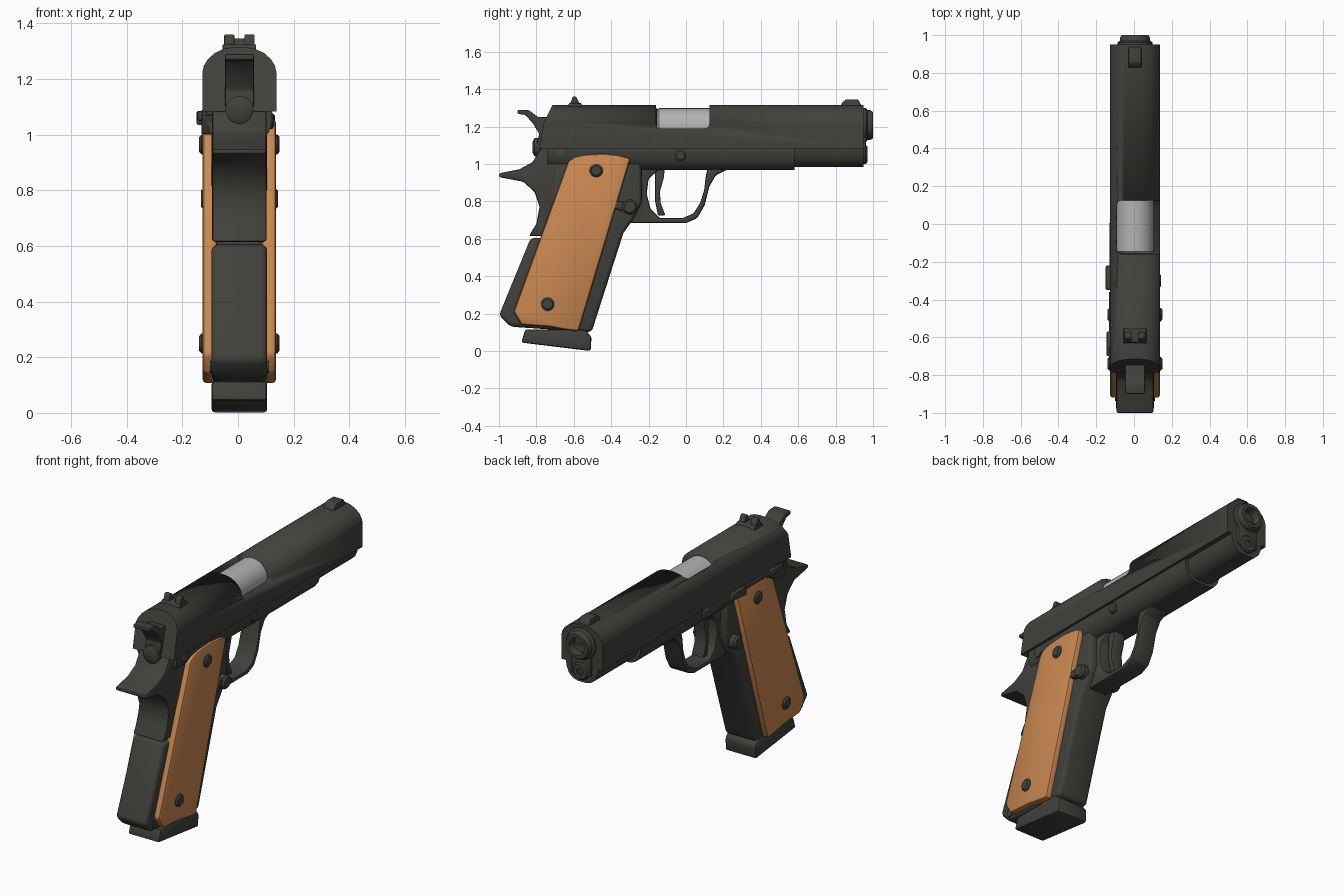
import bpy, bmesh, math
from mathutils import Vector

CX = 0.005  # body centre line in x


def material(name, rgb):
    m = bpy.data.materials.new(name)
    m.diffuse_color = (*rgb, 1)
    return m


STEEL = material("dark steel", (0.052, 0.053, 0.045))
WOOD = material("orange wood", (0.60, 0.25, 0.085))
SILVER = material("bright silver", (0.45, 0.45, 0.45))


def finish(name, bm, mat, bevel=0, seg=2, angle=35):
    bmesh.ops.recalc_face_normals(bm, faces=bm.faces)
    if bevel:
        edges = [e for e in bm.edges if e.calc_face_angle(0) > math.radians(30)]
        bmesh.ops.bevel(bm, geom=edges, offset=bevel, segments=seg, profile=0.5,
                        affect='EDGES', clamp_overlap=True)
    me = bpy.data.meshes.new(name)
    bm.to_mesh(me)
    bm.free()
    me.materials.append(mat)
    me.polygons.foreach_set("use_smooth", [True] * len(me.polygons))
    me.set_sharp_from_angle(angle=math.radians(angle))
    ob = bpy.data.objects.new(name, me)
    bpy.context.collection.objects.link(ob)
    return ob


def prism(name, pts, x0, x1, mat=STEEL, bevel=0.008, seg=2):
    """Side profile (y, z) extruded from x0 to x1."""
    bm = bmesh.new()
    a = [bm.verts.new((x0, y, z)) for y, z in pts]
    b = [bm.verts.new((x1, y, z)) for y, z in pts]
    bm.faces.new(a)
    bm.faces.new(b)
    for i in range(len(pts)):
        j = (i + 1) % len(pts)
        bm.faces.new((a[i], a[j], b[j], b[i]))
    return finish(name, bm, mat, bevel, seg)


def loft(name, section, y0, y1, mat=STEEL, bevel=0):
    """Cross-section (x, z) run along y; y0 may be a function of z."""
    bm = bmesh.new()
    rear = y0 if callable(y0) else (lambda z: y0)
    a = [bm.verts.new((CX + x, rear(z), z)) for x, z in section]
    b = [bm.verts.new((CX + x, y1, z)) for x, z in section]
    bm.faces.new(b)
    for i in range(len(section)):
        j = (i + 1) % len(section)
        bm.faces.new((a[i], a[j], b[j], b[i]))
    bm.faces.new(a)
    return finish(name, bm, mat, bevel)


def lathe(name, profile, origin, axis, mat=STEEL, n=28):
    """Profile (radius, distance) spun around axis through origin."""
    bm = bmesh.new()
    w = Vector(axis)
    u = Vector((0, 0, 1))
    v = w.cross(u)
    rings = []
    for r, d in profile:
        rings.append([bm.verts.new(Vector(origin) + w * d + (u * math.cos(t) + v * math.sin(t)) * r)
                      for t in (2 * math.pi * k / n for k in range(n))])
    for p, q in zip(rings, rings[1:]):
        for k in range(n):
            bm.faces.new((p[k], p[(k + 1) % n], q[(k + 1) % n], q[k]))
    bm.faces.new(rings[0])
    bm.faces.new(rings[-1])
    return finish(name, bm, mat)


def mirror(half):
    return half + [(-x, z) for x, z in reversed(half)]


# slide with rounded top and slanted rear
slide = loft("slide", mirror([(0.133, 1.083), (0.133, 1.225), (0.128, 1.247), (0.113, 1.272),
                              (0.088, 1.294), (0.058, 1.308), (0.025, 1.314)]),
             lambda z: -0.787 + max(0, z - 1.17) * 0.5, 0.95)
# ejection port
cutter = prism("port_cutter", [(-0.16, 1.19), (0.125, 1.19), (0.125, 1.5), (-0.16, 1.5)],
               -0.09, 0.3, bevel=0.022)
mod = slide.modifiers.new("port", 'BOOLEAN')
mod.object, mod.operation, mod.solver = cutter, 'DIFFERENCE', 'EXACT'
bpy.context.view_layer.objects.active = slide
bpy.ops.object.modifier_apply(modifier="port")
bpy.data.objects.remove(cutter)

# barrel seen through the port
lathe("barrel_chamber", [(0.085, -0.155), (0.098, -0.145), (0.098, 0.135)], (CX, 0, 1.2), (0, 1, 0), SILVER, 40)

# recoil spring housing below the front of the slide
loft("spring_housing", mirror([(0.105, 1.09), (0.1, 1.05), (0.085, 1.015), (0.06, 0.993), (0.03, 0.983)]),
     0.5, 0.95)

# muzzle bushing with bore, and spring plug
lathe("muzzle_bushing", [(0.092, 0.9), (0.092, 0.962), (0.08, 0.97), (0.08, 0.985), (0.07, 1.0),
                         (0.05, 1.0), (0.045, 0.99), (0.045, 0.93)], (CX, 0, 1.208), (0, 1, 0))
prism("bushing_skirt", [(0.93, 1.03), (0.963, 1.03), (0.963, 1.2), (0.93, 1.2)], CX - 0.065, CX + 0.065)
lathe("spring_plug", [(0.05, 0.92), (0.05, 0.962), (0.042, 0.97), (0.02, 0.97), (0.02, 0.95)],
      (CX, 0, 1.05), (0, 1, 0))

# sights
prism("front_sight", [(0.82, 1.30), (0.835, 1.328), (0.855, 1.345), (0.92, 1.345), (0.945, 1.30)],
      CX - 0.034, CX + 0.034, bevel=0.005)
prism("rear_sight_base", [(-0.635, 1.30), (-0.625, 1.325), (-0.56, 1.325), (-0.55, 1.30)],
      CX - 0.06, CX + 0.06, bevel=0.003)
for s, side in ((-1, "left"), (1, "right")):
    prism("rear_sight_" + side, [(-0.62, 1.32), (-0.605, 1.36), (-0.588, 1.36), (-0.568, 1.32)],
          *sorted((CX + s * 0.018, CX + s * 0.055)), bevel=0.004)

# frame rail and dust cover
loft("frame_rail", mirror([(0.118, 1.088), (0.118, 1.045), (0.107, 1.01), (0.085, 0.982), (0.055, 0.968)]),
     -0.74, 0.58)

# grip frame
prism("grip_frame", [(-0.70, 1.085), (-0.24, 1.085), (-0.235, 0.80), (-0.285, 0.70), (-0.335, 0.63),
                     (-0.505, 0.10), (-0.94, 0.13), (-1.0, 0.19), (-0.83, 0.605), (-0.74, 0.605)],
      CX - 0.1, CX + 0.1, bevel=0.022, seg=3)

# trigger guard
prism("trigger_guard", [(-0.36, 0.70), (-0.30, 0.684), (0.0, 0.684), (0.06, 0.71), (0.1, 0.78), (0.125, 0.88),
                        (0.16, 0.94), (0.23, 0.975), (0.23, 1.0), (0.12, 1.0), (0.105, 0.93), (0.097, 0.86),
                        (0.075, 0.79), (0.04, 0.735), (-0.02, 0.71), (-0.14, 0.71), (-0.19, 0.76),
                        (-0.21, 0.84), (-0.2, 0.92), (-0.14, 0.975), (-0.14, 1.0), (-0.36, 1.0)],
      CX - 0.06, CX + 0.06, bevel=0.01)
prism("trigger", [(-0.165, 0.98), (-0.112, 0.98), (-0.12, 0.92), (-0.14, 0.85), (-0.135, 0.79), (-0.11, 0.725),
                  (-0.15, 0.725), (-0.165, 0.80)], CX - 0.038, CX + 0.038, bevel=0.006)

# grip safety with tail
prism("grip_safety", [(-0.775, 1.085), (-0.82, 1.01), (-0.89, 0.972), (-1.0, 0.95), (-1.0, 0.93), (-0.87, 0.905),
                      (-0.81, 0.85), (-0.783, 0.77), (-0.80, 0.68), (-0.84, 0.615), (-0.70, 0.615),
                      (-0.60, 1.085)], CX - 0.098, CX + 0.098, bevel=0.012)

# hammer
prism("hammer", [(-0.90, 1.29), (-0.84, 1.288), (-0.79, 1.25), (-0.74, 1.25), (-0.72, 1.1), (-0.80, 1.1),
                 (-0.785, 1.16), (-0.82, 1.22), (-0.86, 1.262), (-0.90, 1.268)],
      CX - 0.052, CX + 0.052, bevel=0.006)
lathe("hammer_strut", [(0.03, -0.82), (0.05, -0.81), (0.05, -0.7)], (CX, 0, 1.09), (0, 1, 0))

# magazine and floor plate
prism("magazine_floor", [(-0.88, 0.045), (-0.51, 0.0), (-0.505, 0.075), (-0.54, 0.115), (-0.86, 0.115)],
      CX - 0.1, CX + 0.1, bevel=0.012)

# wooden grip panels with screws, and pins on both sides
panel = [(-0.63, 1.015), (-0.595, 1.038), (-0.54, 1.05), (-0.435, 1.055), (-0.36, 1.047), (-0.297, 1.03),
         (-0.575, 0.105), (-0.65, 0.115), (-0.73, 0.13), (-0.88, 0.14), (-0.922, 0.21)]
for s, side in ((-1, "left"), (1, "right")):
    prism("grip_panel_" + side, panel, *sorted((CX + s * 0.08, CX + s * 0.132)), WOOD, bevel=0.014)
    for i, (y, z) in enumerate(((-0.48, 0.965), (-0.74, 0.25))):
        lathe(f"grip_screw_{side}_{i}", [(0.036, 0.1), (0.036, 0.136), (0.026, 0.145)],
              (CX, y, z), (s, 0, 0), n=16)
    lathe("slide_pin_" + side, [(0.03, 0.08), (0.03, 0.122), (0.022, 0.128)], (CX, -0.03, 1.045), (s, 0, 0), n=16)
    lathe("safety_pin_" + side, [(0.03, 0.08), (0.03, 0.118), (0.02, 0.124)], (CX, -0.665, 1.05), (s, 0, 0), n=16)
    lathe("housing_pin_" + side, [(0.022, 0.08), (0.022, 0.106)], (CX, -0.915, 0.165), (s, 0, 0), n=12)
    lathe("magazine_catch_" + side, [(0.04, 0.05), (0.04, 0.126), (0.03, 0.138)],
          (CX, -0.3, 0.77), (s, 0, 0), n=16)
prism("magazine_catch_tab", [(-0.39, 0.765), (-0.33, 0.745), (-0.30, 0.80), (-0.38, 0.80)], 0.07, 0.132)

# left side controls: slide stop, plunger tube, thumb safety
prism("slide_stop", [(0.01, 1.02), (0.01, 1.07), (-0.1, 1.085), (-0.35, 1.085), (-0.35, 1.05), (-0.1, 1.03)],
      -0.13, -0.1, bevel=0.006)
prism("slide_stop_thumb_pad", [(-0.22, 1.045), (-0.22, 1.085), (-0.35, 1.085), (-0.35, 1.035)],
      -0.15, -0.11, bevel=0.008)
lathe("plunger_tube", [(0.022, -0.56), (0.022, -0.36)], (-0.11, 0, 1.068), (0, 1, 0), n=12)
prism("thumb_safety", [(-0.75, 1.07), (-0.68, 1.09), (-0.56, 1.085), (-0.56, 1.05), (-0.65, 1.01), (-0.72, 1.0)],
      -0.132, -0.09, bevel=0.006)
prism("thumb_safety_pad", [(-0.70, 1.05), (-0.70, 1.085), (-0.57, 1.085), (-0.57, 1.05)],
      -0.146, -0.11, bevel=0.008)
